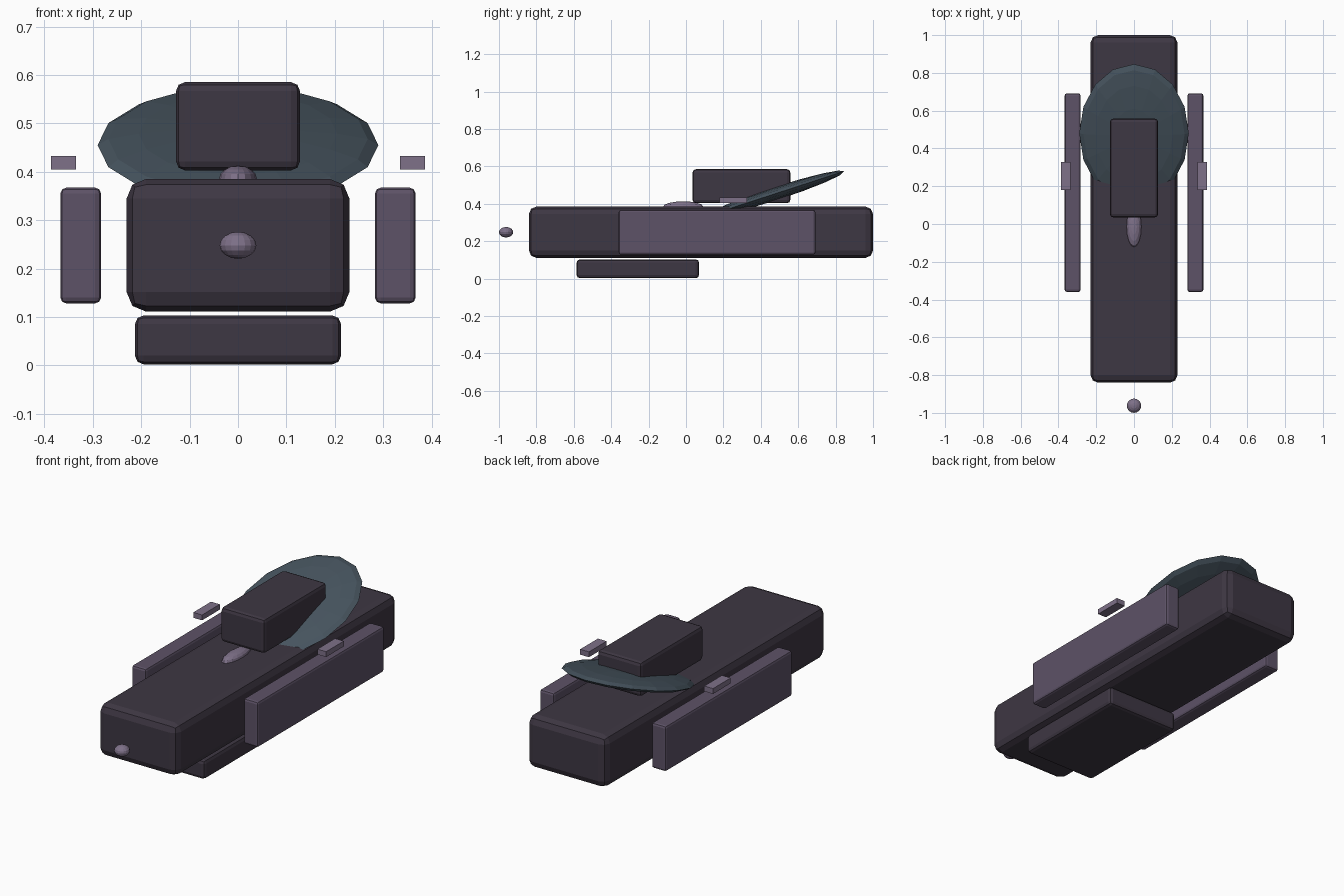
import bpy
from math import radians

if "Cube" in bpy.data.objects:
    bpy.data.objects.remove(bpy.data.objects["Cube"])


def material(name, r, g, b):
    m = bpy.data.materials.new(name)
    m.diffuse_color = (r, g, b, 1)
    m.use_nodes = True
    m.node_tree.nodes["Principled BSDF"].inputs["Base Color"].default_value = m.diffuse_color
    return m


DARK = material("dark_shell", 0.048, 0.038, 0.056)
PANEL = material("side_panel", 0.11, 0.085, 0.135)
PALE = material("pale_detail", 0.21, 0.165, 0.25)
DISH = material("dish_blue", 0.063, 0.09, 0.115)


def finish(obj, name, mat, loc, scale):
    obj.name = name
    obj.location = loc
    obj.scale = scale
    obj.data.materials.append(mat)
    return obj


def box(name, mat, x, y, z, bevel=0.0):
    # Box from its (min, max) extents, with applied scale and rounded edges
    bpy.ops.mesh.primitive_cube_add(size=1)
    o = finish(bpy.context.object, name, mat,
               [sum(r) / 2 for r in (x, y, z)], [r[1] - r[0] for r in (x, y, z)])
    bpy.ops.object.transform_apply(location=False, rotation=False, scale=True)
    if bevel:
        b = o.modifiers.new("bevel", 'BEVEL')
        b.width = bevel
        b.segments = 2
    return o


def ellipsoid(name, mat, loc, radii, segments=16, rings=8):
    bpy.ops.mesh.primitive_uv_sphere_add(segments=segments, ring_count=rings, radius=1)
    return finish(bpy.context.object, name, mat, loc, radii)


# Main body, belly block and top housing
box("main_body", DARK, (-0.23, 0.23), (-0.84, 1.0), (0.111, 0.385), 0.04)
box("belly_block", DARK, (-0.213, 0.213), (-0.585, 0.07), (0.002, 0.103), 0.018)
box("top_housing", DARK, (-0.128, 0.128), (0.035, 0.558), (0.403, 0.585), 0.018)

# Side panels with small floating tabs, mirrored left and right
for side, s in (("left", -1), ("right", 1)):
    box("side_panel_" + side, PANEL, sorted((s * 0.283, s * 0.367)),
        (-0.36, 0.692), (0.128, 0.367), 0.012)
    box("side_tab_" + side, PALE, sorted((s * 0.335, s * 0.386)),
        (0.18, 0.327), (0.405, 0.433))

# Tilted disc passing through the body and housing
disc = ellipsoid("tilted_disc", DISH, (0, 0.48, 0.455), (0.29, 0.385, 0.035))
disc.rotation_euler.x = radians(18)

# Nose bead and sight bump on top of the body
ellipsoid("nose_bead", PALE, (0, -0.962, 0.248), (0.038, 0.038, 0.028))
ellipsoid("sight_bump", PALE, (0, -0.015, 0.385), (0.039, 0.107, 0.028))
